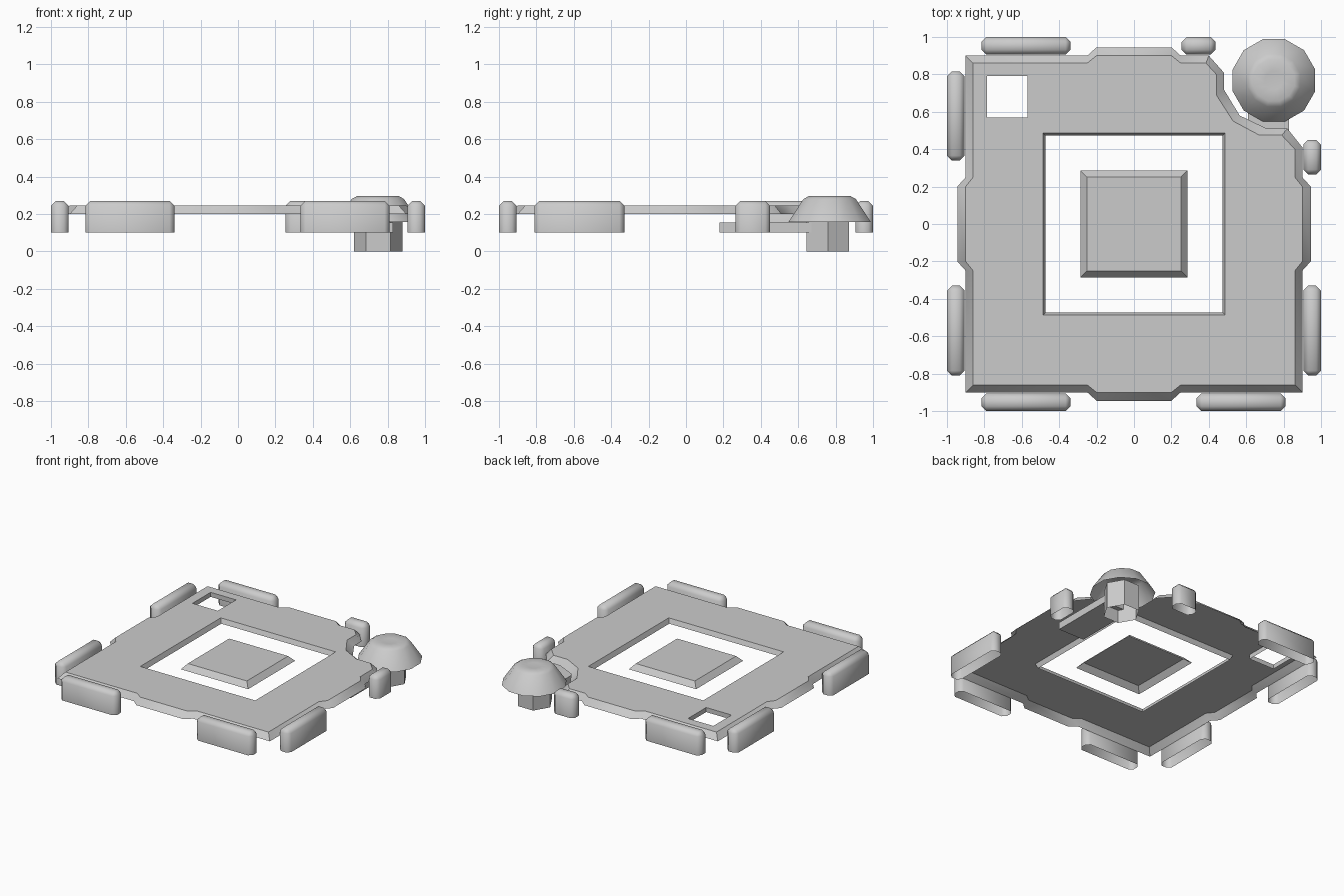
import bpy, bmesh, math
from mathutils import Vector, Matrix

if "Cube" in bpy.data.objects:
    bpy.data.objects.remove(bpy.data.objects["Cube"])

LOW, TOP = 0.2, 0.245


def finish(name, bm, angle=35, up=False):
    if up:  # open sheets: make the surface face upwards
        bm.normal_update()
        if sum(f.normal.z * f.calc_area() for f in bm.faces) < 0:
            bmesh.ops.reverse_faces(bm, faces=bm.faces[:])
    me = bpy.data.meshes.new(name)
    bm.to_mesh(me)
    bm.free()
    ob = bpy.data.objects.new(name, me)
    bpy.context.collection.objects.link(ob)
    bpy.ops.object.select_all(action='DESELECT')
    ob.select_set(True)
    bpy.context.view_layer.objects.active = ob
    bpy.ops.object.shade_smooth_by_angle(angle=math.radians(angle))
    return ob


def ring(bm, pts, z):
    return [bm.verts.new((x, y, z)) for x, y in pts]


def bridge(bm, a, b):
    n = len(a)
    for i in range(n):
        bm.faces.new((a[i], a[(i + 1) % n], b[(i + 1) % n], b[i]))


def rect(x0, x1, y0, y1):
    return [(x0, y0), (x1, y0), (x1, y1), (x0, y1)]


def turn(pts, k):
    c, s = [(1, 0), (0, 1), (-1, 0), (0, -1)][k]
    return [(c * x - s * y, s * x + c * y) for x, y in pts]


# Base plate: sloped rim with a bulge on each side and a notched corner
def outline(d, bulge, notch):
    side = [(-d, -d), (-0.25, -d), (-0.2, -bulge), (0.2, -bulge), (0.25, -d)]
    pts = []
    for k in range(4):
        pts += notch + turn(side, k)[1:] if k == 2 else turn(side, k)
    return pts


outer = outline(0.9, 0.945, [(0.9, 0.41), (0.82, 0.51), (0.71, 0.51), (0.565, 0.58),
                             (0.48, 0.72), (0.48, 0.81), (0.4, 0.9)])
inner = outline(0.86, 0.90, [(0.86, 0.4), (0.79, 0.475), (0.67, 0.475), (0.53, 0.55),
                             (0.44, 0.69), (0.44, 0.8), (0.385, 0.86)])
bm = bmesh.new()
top = ring(bm, inner, TOP)
window = ring(bm, rect(-0.487, 0.487, -0.487, 0.487), TOP)
hole = ring(bm, rect(-0.785, -0.57, 0.57, 0.79), TOP)
edges = [bm.edges.new((r[i], r[(i + 1) % len(r)]))
         for r in (top, window, hole) for i in range(len(r))]
bmesh.ops.triangle_fill(bm, edges=edges, use_beauty=True, normal=Vector((0, 0, 1)))
bridge(bm, ring(bm, outer, LOW), top)
bridge(bm, window, ring(bm, rect(-0.472, 0.472, -0.472, 0.472), LOW + 0.01))
bridge(bm, hole, ring(bm, rect(-0.785, -0.57, 0.57, 0.79), LOW + 0.01))
bmesh.ops.recalc_face_normals(bm, faces=bm.faces[:])
finish("base_plate", bm, up=True)

# Raised square in the middle of the window
bm = bmesh.new()
low = ring(bm, rect(-0.285, 0.285, -0.285, 0.285), LOW)
high = ring(bm, rect(-0.25, 0.25, -0.25, 0.25), 0.24)
bridge(bm, low, high)
bm.faces.new(high)
finish("centre_panel", bm, up=True)


# Kerbs around the border: chamfered blocks, open underneath
def kerb(name, x0, x1, y0, y1):
    bm = bmesh.new()
    m = (Matrix.Translation(((x0 + x1) / 2, (y0 + y1) / 2, 0.185))
         @ Matrix.Diagonal((x1 - x0, y1 - y0, 0.17, 1)))
    bmesh.ops.create_cube(bm, size=1, matrix=m)
    bottom = [f for f in bm.faces if f.normal.z < -0.5]
    bmesh.ops.delete(bm, geom=bottom, context='FACES_ONLY')
    sharp = [e for e in bm.edges if max(v.co.z for v in e.verts) > 0.2]
    bmesh.ops.bevel(bm, geom=sharp, offset=0.026, segments=1, affect='EDGES')
    finish(name, bm, 50)


for i, (a, b) in enumerate([(-0.815, -0.34), (0.335, 0.81)]):
    kerb(f"front_kerb_{i}", a, b, -1, -0.905)
for i, (a, b) in enumerate([(-0.815, -0.34), (0.255, 0.435)]):
    kerb(f"back_kerb_{i}", a, b, 0.905, 1)
for i, (a, b) in enumerate([(-0.81, -0.33), (0.34, 0.815)]):
    kerb(f"left_kerb_{i}", -1, -0.905, a, b)
for i, (a, b) in enumerate([(-0.81, -0.33), (0.265, 0.45)]):
    kerb(f"right_kerb_{i}", 0.905, 1, a, b)


# Corner post and its twelve-sided cap
def circle(cx, cy, r, n, start=0.0):
    return [(cx + r * math.cos(start + 2 * math.pi * i / n),
             cy + r * math.sin(start + 2 * math.pi * i / n)) for i in range(n)]


bm = bmesh.new()
bridge(bm, ring(bm, circle(0.75, 0.758, 0.13, 6), 0),
       ring(bm, circle(0.75, 0.758, 0.13, 6), 0.2))
finish("corner_post", bm, 30)

bm = bmesh.new()
rings = [ring(bm, circle(0.748, 0.768, r, 12, math.pi / 12), z)
         for r, z in [(0.228, 0.157), (0.145, 0.28), (0.115, 0.296), (0.05, 0.29)]]
for a, b in zip(rings, rings[1:]):
    bridge(bm, a, b)
bm.faces.new(rings[-1])
finish("corner_cap", bm, 35)

# Plank tying the post to the plate from below
bm = bmesh.new()
bmesh.ops.create_cube(bm, size=1, matrix=Matrix.Translation((0.72, 0.43, 0.1275))
                      @ Matrix.Diagonal((0.22, 0.5, 0.055, 1)))
finish("under_plank", bm)
